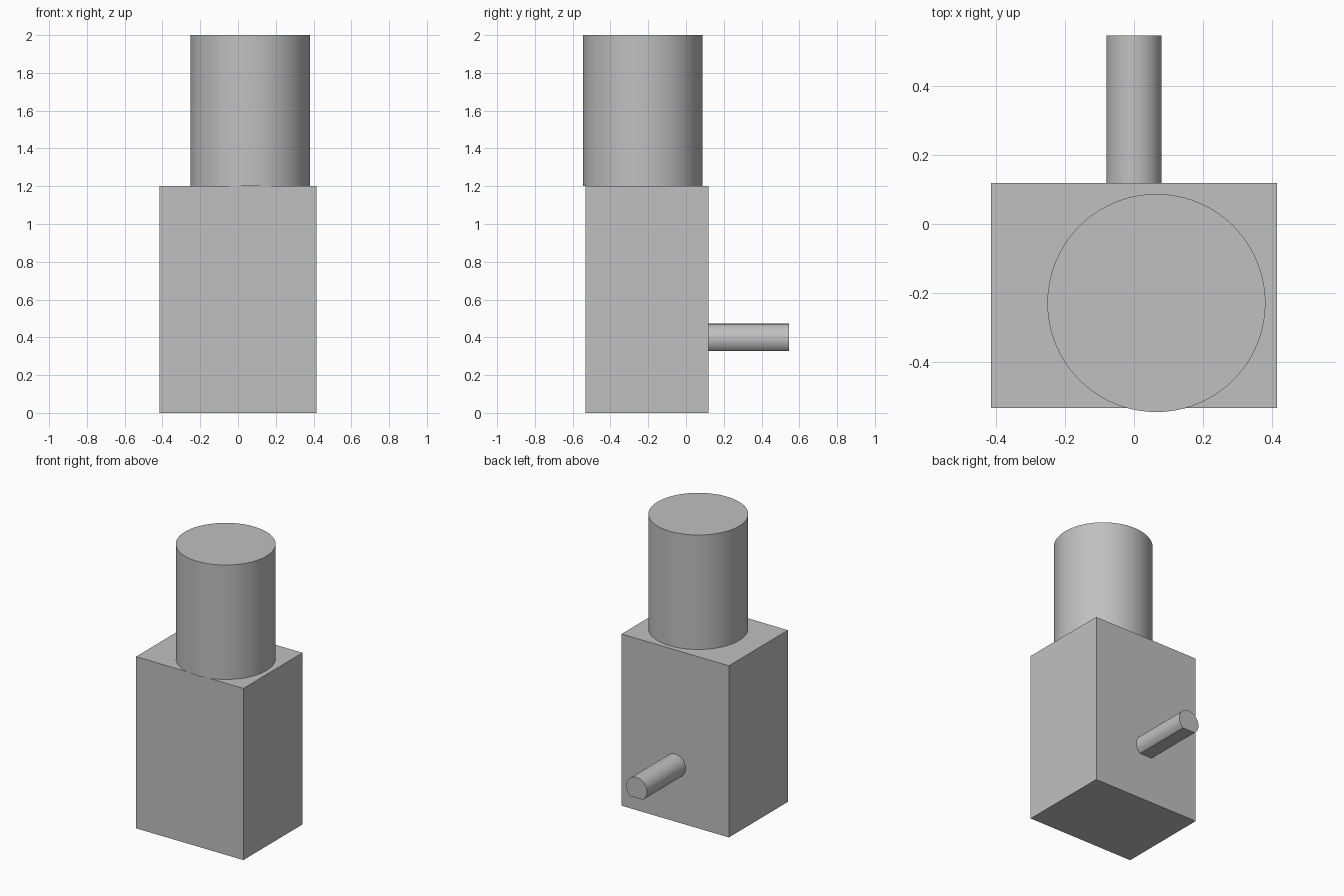
import bpy
import bmesh
import math
from mathutils import Matrix, Vector

cube = bpy.data.objects.get("Cube")
if cube:
    bpy.data.objects.remove(cube, do_unlink=True)

# Single plain grey material
grey = bpy.data.materials.new("plain_grey")
grey.use_nodes = True
colour = (0.53, 0.53, 0.53, 1)
grey.diffuse_color = colour
grey.node_tree.nodes["Principled BSDF"].inputs["Base Color"].default_value = colour


def finish(name, bm, smooth=False):
    bmesh.ops.recalc_face_normals(bm, faces=bm.faces)
    mesh = bpy.data.meshes.new(name)
    bm.to_mesh(mesh)
    bm.free()
    mesh.materials.append(grey)
    obj = bpy.data.objects.new(name, mesh)
    bpy.context.collection.objects.link(obj)
    if smooth:
        bpy.ops.object.select_all(action="DESELECT")
        obj.select_set(True)
        bpy.context.view_layer.objects.active = obj
        bpy.ops.object.shade_smooth_by_angle(angle=math.radians(25))


def cylinder(radius, length, matrix):
    bm = bmesh.new()
    bmesh.ops.create_cone(bm, cap_ends=True, segments=96, radius1=radius,
                          radius2=radius, depth=length, matrix=matrix)
    return bm


# Rectangular gearbox housing
bm = bmesh.new()
bmesh.ops.create_cube(bm, size=1, matrix=Matrix.Translation((0, -0.207, 0.6))
                      @ Matrix.Diagonal((0.83, 0.652, 1.2, 1)))
finish("gearbox_housing", bm)

# Upright motor can, offset on the housing and overhanging its front edge
bm = cylinder(0.316, 0.8, Matrix.Translation((0.065, -0.229, 1.6)))
finish("motor_can", bm, True)

# Output shaft at the back, with a flat cut along its underside
bm = cylinder(0.08, 0.427, Matrix.Translation((0, 0.3325, 0.392))
              @ Matrix.Rotation(math.pi / 2, 4, "X"))
cut = bmesh.ops.bisect_plane(bm, geom=bm.verts[:] + bm.edges[:] + bm.faces[:],
                             plane_co=Vector((0, 0, 0.328)),
                             plane_no=Vector((0, 0, -1)), clear_outer=True)
edges = [e for e in bm.edges if e.is_boundary]
bmesh.ops.holes_fill(bm, edges=edges, sides=0)
finish("output_shaft", bm, True)
